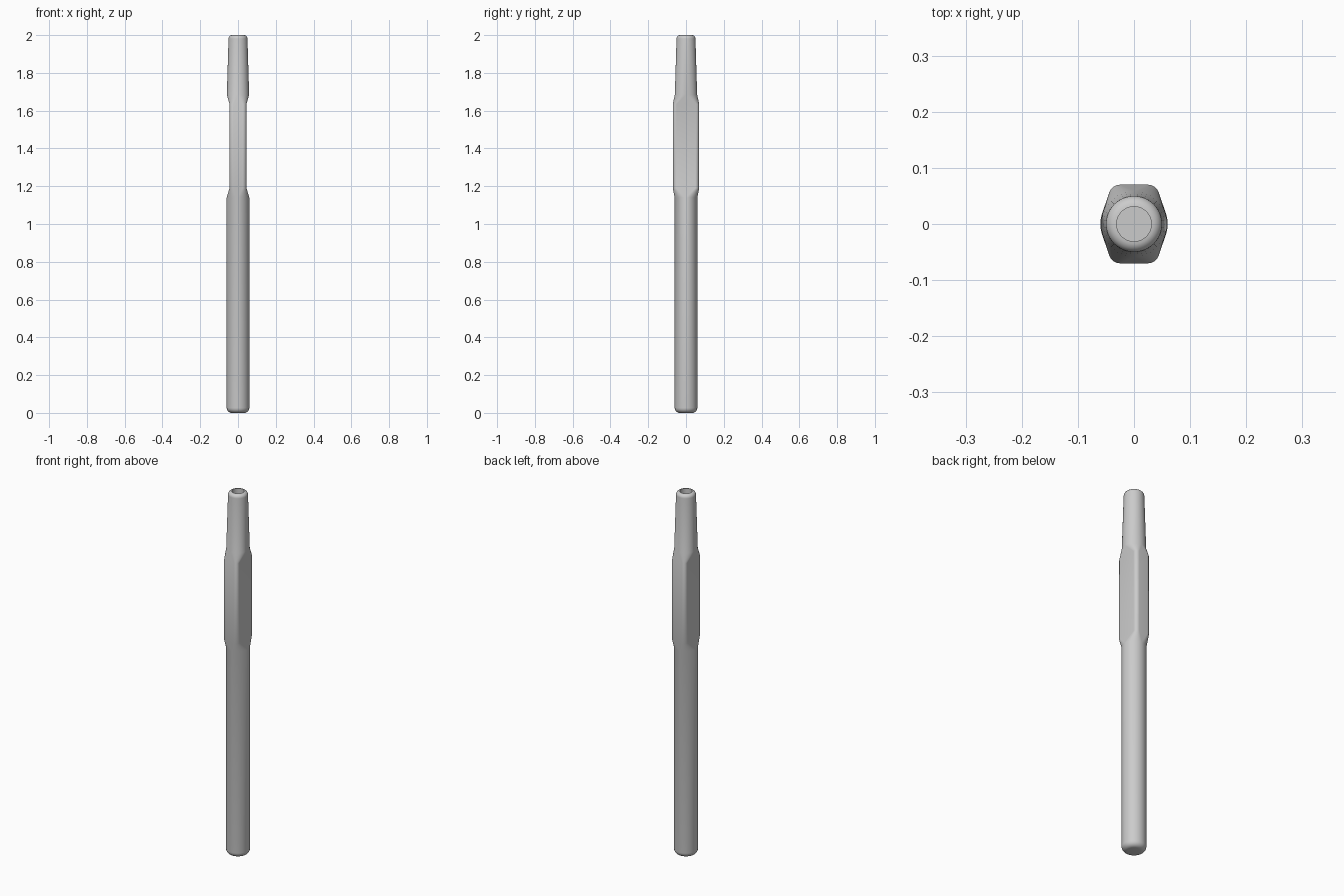
import bpy, bmesh
from math import sin, cos, pi, radians

cube = bpy.data.objects.get("Cube")
if cube:
    bpy.data.objects.remove(cube)

grey = bpy.data.materials.new("plain_grey")
grey.use_nodes = True
colour = (0.6, 0.6, 0.6, 1)
grey.diffuse_color = colour
grey.node_tree.nodes["Principled BSDF"].inputs["Base Color"].default_value = colour

STEPS = 12  # segments in each corner arc


def section(bm, hx, hy, r, z):
    """Rounded rectangle ring; a circle when r equals both half widths."""
    ring = []
    for quarter, (sx, sy) in enumerate([(1, 1), (-1, 1), (-1, -1), (1, -1)]):
        for i in range(STEPS + 1):
            a = (quarter + i / STEPS) * pi / 2
            ring.append(bm.verts.new((sx * (hx - r) + r * cos(a),
                                      sy * (hy - r) + r * sin(a), z)))
    return ring


def loft(name, sections):
    bm = bmesh.new()
    rings = [section(bm, *s) for s in sections]
    for low, high in zip(rings, rings[1:]):
        for i in range(len(low)):
            j = (i + 1) % len(low)
            bm.faces.new((low[i], low[j], high[j], high[i]))
    bm.faces.new(rings[0][::-1])
    bm.faces.new(rings[-1])
    bmesh.ops.remove_doubles(bm, verts=bm.verts, dist=1e-5)
    bmesh.ops.recalc_face_normals(bm, faces=bm.faces)
    mesh = bpy.data.meshes.new(name)
    bm.to_mesh(mesh)
    bm.free()
    mesh.materials.append(grey)
    obj = bpy.data.objects.new(name, mesh)
    bpy.context.collection.objects.link(obj)
    bpy.ops.object.select_all(action='DESELECT')
    obj.select_set(True)
    bpy.context.view_layer.objects.active = obj
    bpy.ops.object.shade_smooth_by_angle(angle=radians(22))
    return obj


def circle(r, z):
    return (r, r, r, z)


def rounding(r, z, size, top):
    """Quarter round edge of a circular end."""
    arc = []
    for i in range(7):
        a = i / 6 * pi / 2
        if top:
            arc.append(circle(r - size + size * cos(a), z - size + size * sin(a)))
        else:
            arc.append(circle(r - size + size * sin(a), z + size - size * cos(a)))
    return arc


# Round handle, flat-sided grip, tapered round tip and the socket in its end
handle = rounding(0.06, 0, 0.027, False) + [circle(0.06, 1.14)]
grip = [(0.045, 0.07, 0.02, 1.19), (0.045, 0.07, 0.02, 1.635)]
tip = [circle(0.059, 1.685)] + rounding(0.05, 2, 0.019, True)
socket = [circle(0.031, 1.9)]
loft("shaft", handle + grip + tip + socket)
